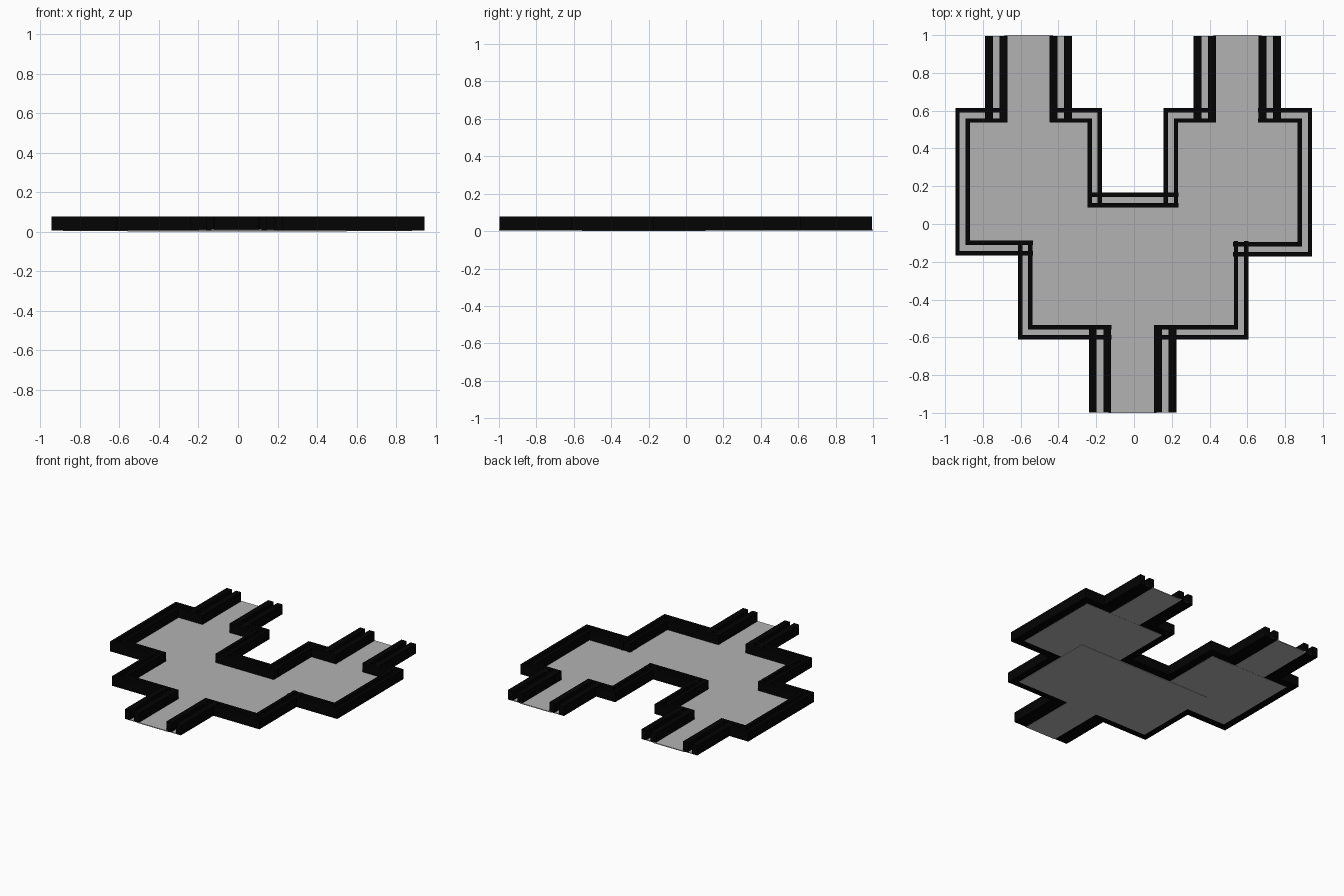
import bpy, bmesh
from mathutils import Vector

if "Cube" in bpy.data.objects:
    bpy.data.objects.remove(bpy.data.objects["Cube"])


def material(name, v):
    m = bpy.data.materials.new(name)
    m.diffuse_color = (v, v, v, 1)
    m.use_nodes = True
    m.node_tree.nodes["Principled BSDF"].inputs["Base Color"].default_value = m.diffuse_color
    return m


black = material("wall_black", 0.001)
grey = material("floor_grey", 0.45)
Z0, Z1 = 0.004, 0.077
FLOOR_TOP = 0.009


def finish(name, bm, mat):
    bmesh.ops.recalc_face_normals(bm, faces=bm.faces)
    me = bpy.data.meshes.new(name)
    bm.to_mesh(me)
    bm.free()
    ob = bpy.data.objects.new(name, me)
    bpy.context.collection.objects.link(ob)
    me.materials.append(mat)


def offset_path(pts, d):
    """Shift an axis-aligned path sideways by d with mitred corners."""
    pts = [Vector(p) for p in pts]
    dirs = [(b - a).normalized() for a, b in zip(pts, pts[1:])]
    norms = [Vector((-v.y, v.x)) for v in dirs]
    out = [pts[0] + norms[0] * d]
    for i in range(1, len(pts) - 1):
        out.append(pts[i] + (norms[i - 1] + norms[i]) * d)
    out.append(pts[-1] + norms[-1] * d)
    return out


def strip(bm, pts, a, b, z0, z1):
    """Box-section strip between side offsets a and b of the path."""
    left, right = offset_path(pts, a), offset_path(pts, b)
    rings = [[bm.verts.new((p.x, p.y, z)) for p, z in
              ((l, z0), (r, z0), (r, z1), (l, z1))]
             for l, r in zip(left, right)]
    for r0, r1 in zip(rings, rings[1:]):
        for i in range(4):
            j = (i + 1) % 4
            bm.faces.new((r0[i], r0[j], r1[j], r1[i]))
    bm.faces.new(rings[0])
    bm.faces.new(rings[-1])


def double_wall(name, pts, width, thick):
    """Two upright strips on a black underside, with a grey slot bottom."""
    h = width / 2
    bm = bmesh.new()
    strip(bm, pts, -h, -h + thick, Z0, Z1)
    strip(bm, pts, h - thick, h, Z0, Z1)
    strip(bm, pts, -h + thick, h - thick, Z0, Z0 + 0.002)
    finish(name, bm, black)
    bm = bmesh.new()
    strip(bm, pts, -h + thick, h - thick, Z0 + 0.002, FLOOR_TOP)
    finish(name + "_slot", bm, grey)


def floor(name, x0, x1, y0, y1, z0):
    bm = bmesh.new()
    mid = (y0 + y1) / 2
    strip(bm, [(x0, mid), (x1, mid)], (y0 - y1) / 2, (y1 - y0) / 2, z0, FLOOR_TOP)
    finish(name, bm, grey)


# Room and corridor floors, the centre one slightly lower underneath
floor("centre_room_floor", -0.56, 0.55, -0.557, 0.105, 0.0)
floor("left_room_floor", -0.885, -0.23, -0.105, 0.555, 0.002)
floor("right_room_floor", 0.215, 0.88, -0.11, 0.555, 0.002)
floor("left_corridor_floor", -0.685, -0.43, 0.54, 1.0, 0.003)
floor("right_corridor_floor", 0.42, 0.675, 0.54, 1.0, 0.003)
floor("front_corridor_floor", -0.135, 0.12, -1.0, -0.54, 0.003)

# Room walls
room_walls = {
    "left_room_outer_wall": [(-0.67, 0.575), (-0.907, 0.575), (-0.907, -0.127), (-0.536, -0.127)],
    "left_room_inner_wall": [(-0.445, 0.575), (-0.208, 0.575), (-0.208, 0.088)],
    "back_middle_wall": [(-0.245, 0.127), (0.235, 0.127)],
    "right_room_inner_wall": [(0.435, 0.575), (0.195, 0.575), (0.195, 0.088)],
    "right_room_outer_wall": [(0.657, 0.575), (0.905, 0.575), (0.905, -0.134), (0.525, -0.134)],
    "centre_room_left_wall": [(-0.576, -0.09), (-0.576, -0.573), (-0.12, -0.573)],
    "centre_room_right_wall": [(0.567, -0.09), (0.567, -0.573), (0.105, -0.573)],
}
for name, pts in room_walls.items():
    double_wall(name, pts, 0.077, 0.023)

# Corridor walls: thicker strips on both sides of each passage
for name, xs, y0, y1 in (("left_corridor", (-0.73, -0.387), 0.54, 0.995),
                         ("right_corridor", (0.375, 0.718), 0.54, 0.995),
                         ("front_corridor", (-0.18, 0.165), -0.997, -0.535)):
    for side, x in zip(("left", "right"), xs):
        double_wall(f"{name}_{side}_wall", [(x, y0), (x, y1)], 0.119, 0.042)
